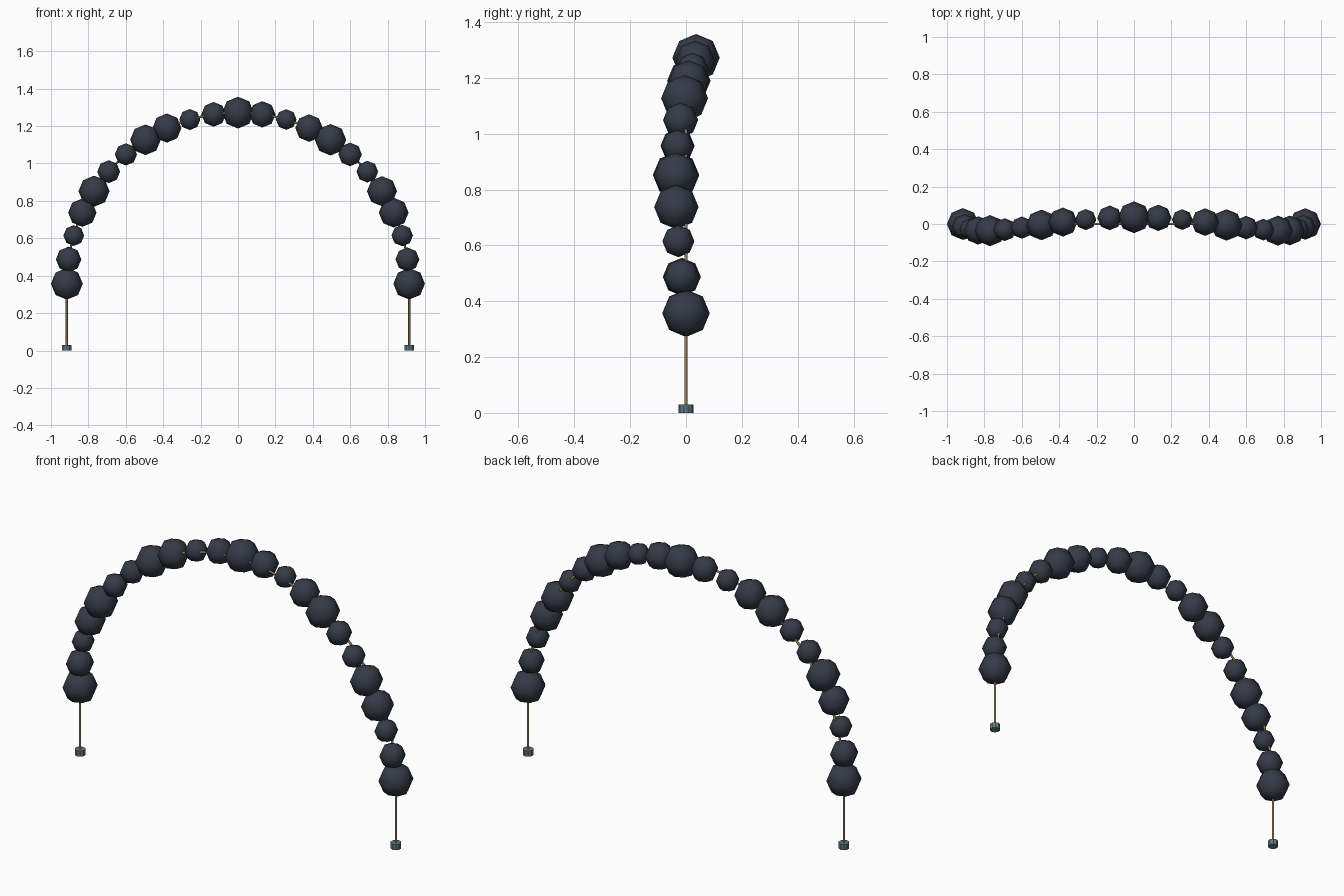
import bpy
from math import sin, cos, pi

if "Cube" in bpy.data.objects:
    bpy.data.objects.remove(bpy.data.objects["Cube"])

R, BASE_Z, COUNT = 0.915, 0.357, 23   # arch radius, spring height, balloon count


def material(name, rgb):
    m = bpy.data.materials.new(name)
    m.diffuse_color = (*rgb, 1)
    m.use_nodes = True
    m.node_tree.nodes["Principled BSDF"].inputs["Base Color"].default_value = m.diffuse_color
    return m


dark = material("dark_balloon", (0.035, 0.043, 0.063))
tan = material("tan_wire", (0.30, 0.20, 0.09))
slate = material("slate_foot", (0.13, 0.20, 0.23))


def finish(name, mat):
    ob = bpy.context.object
    ob.name = name
    ob.data.materials.append(mat)
    return ob


# Balloons along a half circle, swaying front to back, size pulsing
for i in range(COUNT):
    t = i / (COUNT - 1)
    r = 0.07 + 0.015 * cos(1.7 * i)
    bpy.ops.mesh.primitive_uv_sphere_add(
        segments=8, ring_count=4, radius=r,
        location=(-R * cos(pi * t), -0.036 * sin(3 * pi * t), BASE_Z + R * sin(pi * t)))
    finish(f"balloon_{i + 1}", dark)
    bpy.ops.object.shade_smooth()

# Wire arch with its two straight legs, swept as one thin tube
pts = [(-R, 0, 0.02)]
pts += [(-R * cos(pi * k / 44), 0, BASE_Z + R * sin(pi * k / 44)) for k in range(45)]
pts += [(R, 0, 0.02)]
curve = bpy.data.curves.new("arch_frame", 'CURVE')
curve.dimensions = '3D'
curve.bevel_depth = 0.006
curve.bevel_resolution = 1
curve.use_fill_caps = True
spline = curve.splines.new('POLY')
spline.points.add(len(pts) - 1)
for p, co in zip(spline.points, pts):
    p.co = (*co, 1)
frame = bpy.data.objects.new("arch_frame", curve)
bpy.context.collection.objects.link(frame)
curve.materials.append(tan)

# Round feet
for side, x in (("left", -R), ("right", R)):
    bpy.ops.mesh.primitive_cylinder_add(vertices=10, radius=0.026, depth=0.03,
                                        location=(x, 0, 0.015))
    finish(f"{side}_foot", slate)
